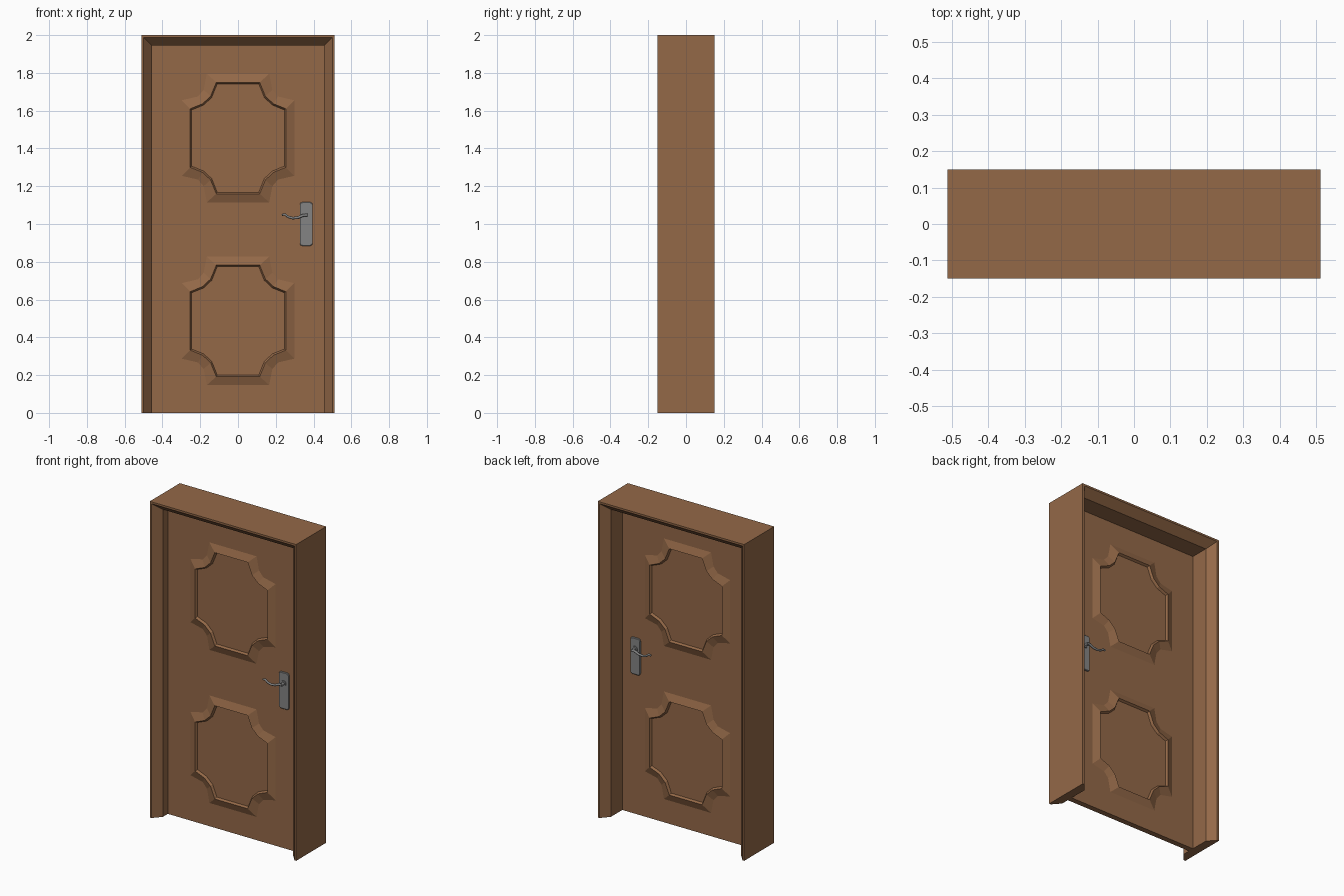
import bpy, bmesh, math
from mathutils import Vector

if "Cube" in bpy.data.objects:
    bpy.data.objects.remove(bpy.data.objects["Cube"])


def material(name, rgb):
    m = bpy.data.materials.new(name)
    m.diffuse_color = (*rgb, 1)
    m.use_nodes = True
    m.node_tree.nodes["Principled BSDF"].inputs["Base Color"].default_value = m.diffuse_color
    return m


WOOD = material("brown_wood", (0.295, 0.140, 0.064))
METAL = material("grey_metal", (0.23, 0.23, 0.23))


def make(name, rings, mat, closed=True, caps=True):
    """Skin a list of matching point rings, optionally capping both ends."""
    bm = bmesh.new()
    vs = [[bm.verts.new(p) for p in r] for r in rings]
    n = len(vs[0])
    for a, b in zip(vs, vs[1:]):
        for i in range(n):
            j = (i + 1) % n
            bm.faces.new((a[i], a[j], b[j], b[i]))
    if caps:
        bm.faces.new(vs[0])
        bm.faces.new(vs[-1])
    bmesh.ops.recalc_face_normals(bm, faces=bm.faces)
    me = bpy.data.meshes.new(name)
    bm.to_mesh(me)
    bm.free()
    ob = bpy.data.objects.new(name, me)
    bpy.context.collection.objects.link(ob)
    me.materials.append(mat)
    return ob


# Frame: splayed profile (inset, y) swept with mitres up, across and down
W, H = 0.512, 2.0
half = [(0, -0.15), (0.012, -0.15), (0.056, -0.10)]
prof = half + [(o, -y) for o, y in reversed(half)]
make("door_frame", [
    [(-W + o, y, 0) for o, y in prof],
    [(-W + o, y, H - o) for o, y in prof],
    [(W - o, y, H - o) for o, y in prof],
    [(W - o, y, 0) for o, y in prof]], WOOD)

# Door leaf, set toward the front of the frame
FRONT, BACK = -0.05, -0.015
make("door_leaf", [[(-0.458, y, 0), (0.458, y, 0), (0.458, y, 1.946), (-0.458, y, 1.946)]
                   for y in (FRONT, BACK)], WOOD)

# Panel outlines: one quadrant with a scooped corner, mirrored four ways
OUTER = [(0.165, 0.340), (0.182, 0.255), (0.212, 0.220), (0.298, 0.200)]
RIDGE = [(0.115, 0.295), (0.145, 0.222), (0.187, 0.182), (0.253, 0.155)]
INNER = [(0.110, 0.287), (0.139, 0.215), (0.181, 0.175), (0.245, 0.149)]


def four_way(q):
    r = q[::-1]
    return (q + [(x, -z) for x, z in r] + [(-x, -z) for x, z in q]
            + [(-x, z) for x, z in r])


def panel(name, zc, face, s):
    steps = [(OUTER, -0.001), (OUTER, 0.0), (RIDGE, 0.018), (INNER, 0.004)]
    make(name, [[(x, face + s * d, zc + z) for x, z in four_way(q)]
                for q, d in steps], WOOD)


def disc(name, x, z, r, y0, y1, mat, n=20):
    ring = [(x + r * math.cos(2 * math.pi * i / n), z + r * math.sin(2 * math.pi * i / n))
            for i in range(n)]
    ob = make(name, [[(a, y, b) for a, b in ring] for y in (y0, y1)], mat)
    bpy.context.view_layer.objects.active = ob
    bpy.ops.object.select_all(action='DESELECT')
    ob.select_set(True)
    bpy.ops.object.shade_smooth_by_angle(angle=math.radians(40))


def handle(side, face, s):
    # Back plate with clipped corners
    hx, hz, c, xc, zc = 0.034, 0.116, 0.013, 0.361, 1.0
    q = [(hx - c, hz), (hx - c * 0.3, hz - c * 0.3), (hx, hz - c)]
    make(side + "_handle_plate", [[(xc + x * k, face + s * d, zc + z * k) for x, z in four_way(q)]
         for d, k in ((-0.001, 1), (0.006, 1), (0.009, 0.97))], METAL)
    # Collar and spindle
    disc(side + "_handle_collar", xc, 1.047, 0.018, face, face + s * 0.014, METAL)
    disc(side + "_handle_spindle", xc, 1.047, 0.009, face, face + s * 0.036, METAL)
    # Wavy lever
    pts = [(0.368, 1.047), (0.345, 1.046), (0.318, 1.034), (0.290, 1.031),
           (0.265, 1.038), (0.248, 1.051), (0.232, 1.048)]
    y = face + s * 0.033
    rings = []
    for i, (x, z) in enumerate(pts):
        a, b = pts[max(i - 1, 0)], pts[min(i + 1, len(pts) - 1)]
        t = Vector((b[0] - a[0], 0, b[1] - a[1])).normalized()
        nrm = Vector((-t.z, 0, t.x))
        r = 0.008 - 0.0004 * i
        rings.append([Vector((x, y, z)) + nrm * r * math.cos(k * math.pi / 5)
                      + Vector((0, r * math.sin(k * math.pi / 5), 0)) for k in range(10)])
    ob = make(side + "_handle_lever", rings, METAL)
    bpy.context.view_layer.objects.active = ob
    bpy.ops.object.select_all(action='DESELECT')
    ob.select_set(True)
    bpy.ops.object.shade_smooth_by_angle(angle=math.radians(50))


# Both faces of the door carry the same panels and handle
for side, face, s in (("front", FRONT, -1), ("back", BACK, 1)):
    panel(side + "_upper_panel", 1.455, face, s)
    panel(side + "_lower_panel", 0.487, face, s)
    handle(side, face, s)
